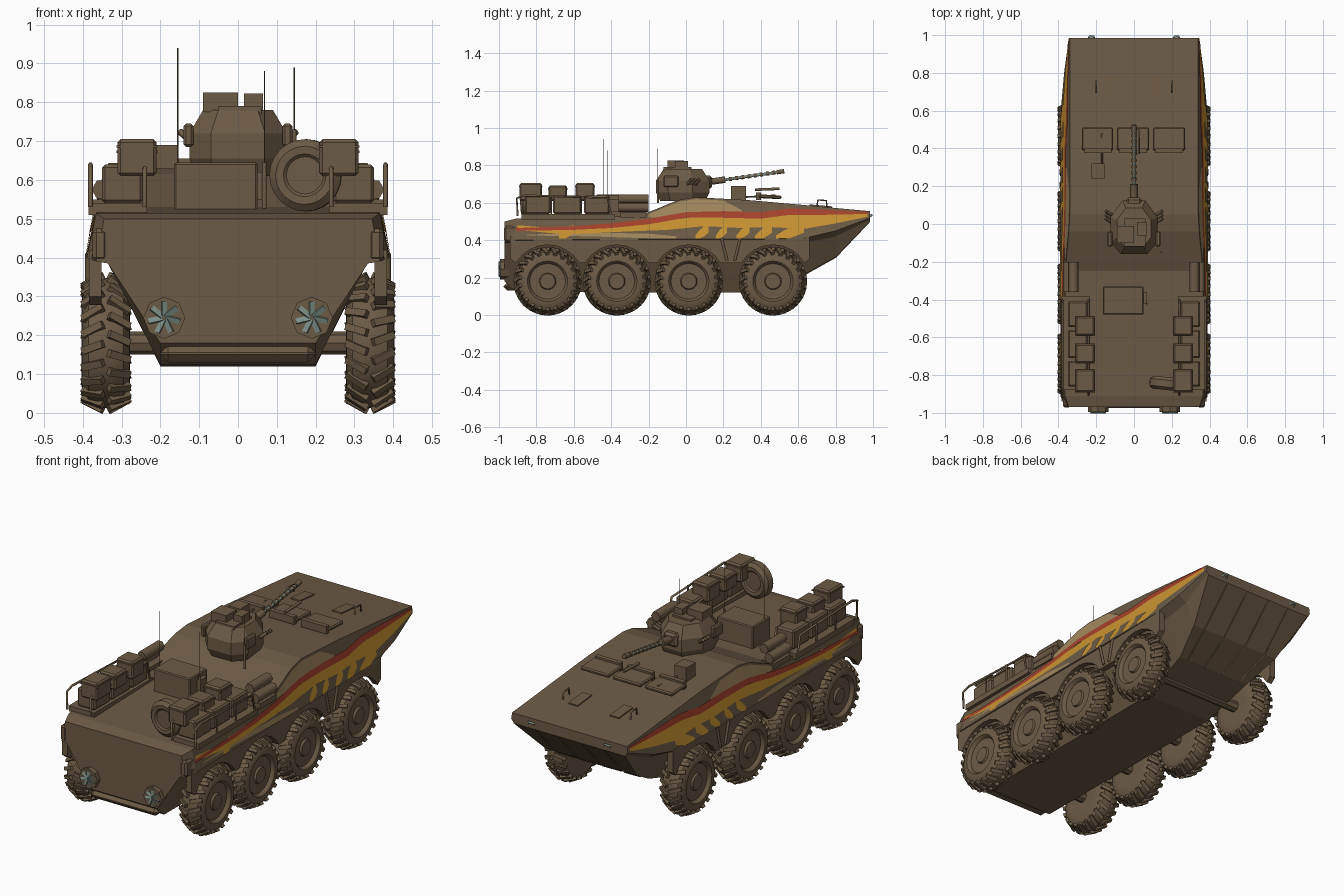
import bpy, bmesh
from math import sin, cos, pi, radians
from mathutils import Matrix, Vector

if "Cube" in bpy.data.objects:
    bpy.data.objects.remove(bpy.data.objects["Cube"])


def material(name, *rgb):
    m = bpy.data.materials.new(name)
    m.use_nodes = True
    m.diffuse_color = (*rgb, 1)
    bsdf = m.node_tree.nodes["Principled BSDF"]
    bsdf.inputs["Base Color"].default_value = (*rgb, 1)
    bsdf.inputs["Roughness"].default_value = 0.8
    return m


BROWN = material("earth_brown", .15, .105, .06)
YELLOW = material("ochre_yellow", .58, .29, .03)
RED = material("brick_red", .38, .055, .025)
TAN = material("sand_tan", .36, .24, .11)
STEEL = material("pale_steel", .2, .27, .24)


def finish(bm, name, mat=BROWN, smooth=False):
    bmesh.ops.recalc_face_normals(bm, faces=bm.faces)
    mesh = bpy.data.meshes.new(name)
    bm.to_mesh(mesh)
    bm.free()
    mesh.materials.append(mat)
    ob = bpy.data.objects.new(name, mesh)
    bpy.context.collection.objects.link(ob)
    if smooth:
        bpy.ops.object.select_all(action='DESELECT')
        ob.select_set(True)
        bpy.context.view_layer.objects.active = ob
        bpy.ops.object.shade_smooth_by_angle(angle=radians(35))
    return ob


def add_box(bm, size, matrix):
    bmesh.ops.create_cube(bm, size=1, matrix=matrix @ Matrix.Diagonal((*size, 1)))


def box(name, lo, hi, mat=BROWN, bevel=0, tilt=0):
    lo, hi = Vector(lo), Vector(hi)
    bm = bmesh.new()
    add_box(bm, hi - lo, Matrix.Translation((lo + hi) / 2) @ Matrix.Rotation(tilt, 4, 'X'))
    ob = finish(bm, name, mat)
    if bevel:
        mod = ob.modifiers.new("bevel", 'BEVEL')
        mod.width, mod.segments = bevel, 1
    return ob


def loft(bm, rings, caps=True):
    rows = [[bm.verts.new(p) for p in r] for r in rings]
    n = len(rows[0])
    for a, b in zip(rows, rows[1:]):
        for i in range(n):
            bm.faces.new((a[i], a[(i + 1) % n], b[(i + 1) % n], b[i]))
    if caps:
        bm.faces.new(rows[0])
        bm.faces.new(rows[-1])


def lathe(bm, profile, segs):
    # Profile of (along x, radius)
    loft(bm, [[(x, r * cos(2 * pi * i / segs), r * sin(2 * pi * i / segs))
               for i in range(segs)] for x, r in profile])


def tube(name, pts, r, mat=BROWN):
    cu = bpy.data.curves.new(name, 'CURVE')
    cu.dimensions, cu.bevel_depth, cu.bevel_resolution = '3D', r, 1
    cu.use_fill_caps = True
    sp = cu.splines.new('POLY')
    sp.points.add(len(pts) - 1)
    for p, co in zip(sp.points, pts):
        p.co = (*co, 1)
    cu.materials.append(mat)
    ob = bpy.data.objects.new(name, cu)
    bpy.context.collection.objects.link(ob)


# Hull stations: y, bottom (x, z), chine (x, z), side foot (x, z), roof edge (x, z)
STATIONS = [
    (-.97, .20, .18, .335, .385, .365, .39, .345, .50),
    (-.91, .20, .125, .335, .39, .39, .40, .365, .515),
    (-.25, .20, .12, .335, .39, .39, .405, .365, .53),
    (-.04, .20, .12, .335, .39, .39, .405, .345, .615),
    (.05, .20, .12, .335, .39, .39, .405, .34, .63),
    (.35, .20, .12, .335, .39, .39, .405, .34, .613),
    (.63, .22, .215, .33, .385, .385, .41, .34, .588),
    (.80, .27, .31, .325, .42, .37, .45, .34, .572),
    (.985, .33, .50, .335, .51, .345, .52, .34, .555),
]
bm = bmesh.new()
rings = []
for y, *s in STATIONS:
    half = [(s[i], y, s[i + 1]) for i in range(0, 8, 2)]
    rings.append(half + [(-x, yy, z) for x, yy, z in reversed(half)])
loft(bm, rings)
finish(bm, "hull")


def interp(rows, y):
    y = min(max(y, rows[0][0]), rows[-1][0])
    for a, b in zip(rows, rows[1:]):
        if y <= b[0]:
            t = (y - a[0]) / (b[0] - a[0])
            return [p + (q - p) * t for p, q in zip(a, b)]


def ribbon(name, mat, rows, off):
    # Painted band of (y, low z, high z) rows laid on both hull sides
    bm = bmesh.new()
    steps = max(2, int((rows[-1][0] - rows[0][0]) / .02))
    for side in (1, -1):
        prev = None
        for i in range(steps + 1):
            y = rows[0][0] + (rows[-1][0] - rows[0][0]) * i / steps
            xs, zs, xt, zt = interp(STATIONS, y)[5:]
            pair = []
            for z in interp(rows, y)[1:]:
                z = min(max(z, zs), zt)
                x = xs + (xt - xs) * (z - zs) / (zt - zs) + off
                pair.append(bm.verts.new((side * x, y, z)))
            if prev:
                bm.faces.new((prev[0], pair[0], pair[1], prev[1]))
            prev = pair
    ob = finish(bm, name, mat)
    return ob


ribbon("tan_patch", TAN, [(-.2, .52, .54), (-.04, .53, .605), (.05, .54, .62), (.2, .545, .612), (.3, .545, .56)], .003)
ribbon("tan_streak", TAN, [(-.85, .425, .43), (-.5, .42, .44), (-.2, .41, .435), (-.05, .41, .42)], .003)
ribbon("yellow_stripe", YELLOW, [(-.9, .455, .48), (-.65, .43, .46), (-.35, .445, .475), (-.1, .455, .505), (.1, .475, .53),
                                 (.3, .465, .52), (.45, .47, .53), (.63, .46, .545), (.8, .49, .55), (.97, .525, .545)], .004)
ribbon("red_stripe", RED, [(-.91, .45, .465), (-.6, .455, .475), (-.4, .465, .49), (-.2, .485, .515), (0, .52, .55),
                           (.2, .52, .555), (.4, .515, .55), (.55, .535, .57), (.7, .535, .565), (.97, .54, .552)], .005)
for y0, y1 in ((-.68, -.6), (.05, .12), (.16, .22), (.27, .34), (.37, .46), (.48, .63)):
    ribbon("yellow_slash", YELLOW, [(y0, .41, .425), ((y0 + y1) / 2, .41, .47), (y1, .44, .48)], .0035)

# Side skirts with a round cut over each wheel
WHEELS_Y = (-.74, -.37, .015, .465)
outline = [(.66, .42), (-.94, .42), (-.94, .3)]
for wy in WHEELS_Y:
    for k in range(9):
        a = radians(150 - 15 * k)
        outline.append((wy + .195 * cos(a), .18 + .195 * sin(a)))
outline.append((.66, .3))
for s in (1, -1):
    bm = bmesh.new()
    loft(bm, [[(s * x, y, z) for y, z in outline] for x in (.352, .384)])
    finish(bm, "wheel_arch_skirt")
    # Struts between the two front axles
    for y in (.19, .29):
        tube("skirt_strut", [(s * .386, y, .41), (s * .386, .24 + (y - .24) * .4, .29)], .008)

# Wheels: lathed tyre with dished rim and angled tread lugs
bm = bmesh.new()
lathe(bm, [(-.06, .06), (-.062, .1), (-.06, .135), (-.045, .158), (-.02, .167), (.02, .167), (.045, .158),
           (.06, .135), (.063, .108), (.055, .1), (.045, .095), (.045, .045), (.055, .04)], 28)
for i in range(22):
    for s in (1, -1):
        m = Matrix.Rotation(2 * pi * (i + .25 * s) / 22, 4, 'X') @ Matrix.Translation((s * .034, 0, .161))
        m = m @ Matrix.Rotation(s * radians(28), 4, 'Y') @ Matrix.Rotation(s * radians(20), 4, 'Z')
        add_box(bm, (.062, .019, .016), m)
wheel = finish(bm, "wheel", smooth=True)
for wy in WHEELS_Y:
    for s in (1, -1):
        w = wheel.copy()
        w.location = (s * .34, wy, .18)
        w.rotation_euler.z = 0 if s > 0 else pi
        bpy.context.collection.objects.link(w)
    bm = bmesh.new()
    lathe(bm, [(-.3, .03), (.3, .03)], 8)
    finish(bm, "axle").location = (0, wy, .18)
bpy.data.objects.remove(wheel)

# Turret: faceted body lofted from plan octagons
PLAN = [(.07, -.145), (.125, -.08), (.125, .05), (.06, .14)]
PLAN += [(-x, y) for x, y in reversed(PLAN)]
bm = bmesh.new()
loft(bm, [[(x * s, y * s - .015, z) for x, y in PLAN]
          for z, s in ((.61, .85), (.655, 1), (.72, 1), (.78, .72))])
finish(bm, "turret")
box("main_sight", (-.09, -.1, .775), (0, -.01, .825))
box("small_sight", (.015, -.06, .775), (.065, .01, .823))
box("sight_base", (-.05, -.12, .77), (.06, .03, .79))
for s in (1, -1):
    box("turret_side_box", (s * .115, -.12, .685), (s * .14, -.04, .745), bevel=.006)
    for k in range(3):
        tube("smoke_launcher", [(s * .12, .01 + k * .02, .7), (s * .15, .03 + k * .02, .725)], .009)

# Gun with mantlet and ringed barrel
box("gun_mantlet", (-.04, .06, .675), (.04, .14, .745), bevel=.012)
tube("gun_sleeve", [(0, .1, .708), (0, .21, .724)], .02)
tube("gun_barrel", [(0, .2, .722), (0, .52, .768)], .0085, STEEL)
for k in range(9):
    y = .23 + k * .033
    z = .722 + (y - .2) * .144
    tube("barrel_ring", [(0, y, z), (0, y + .016, z + .0023)], .0125)
tube("muzzle_brake", [(0, .485, .763), (0, .525, .769)], .013)

# Roof fittings towards the bow
for x0, x1 in ((-.275, -.11), (-.09, .08), (.1, .27)):
    box("trim_panel", (x0, .39, .622), (x1, .51, .642), bevel=.006, tilt=radians(-3))
    box("trim_panel_lip", (x0 + .01, .375, .615), (x1 - .01, .4, .655))
tube("folded_weapon", [(.02, .37, .67), (.02, .5, .675)], .008)
box("periscope_box", (-.225, .24, .61), (-.155, .32, .69))
tube("periscope_link", [(-.17, .31, .63), (-.17, .48, .64)], .005)
for s in (1, -1):
    box("bow_hatch", (s * .095, .66, .565), (s * .15, .78, .586), tilt=radians(-5))
    tube("roof_handle", [(s * .2, .7, .575), (s * .2, .705, .615), (s * .2, .75, .612), (s * .2, .755, .57)], .005)
    tube("bow_hook", [(s * .21, .98, .525), (s * .215, .993, .535), (s * .235, .993, .535), (s * .24, .98, .525)], .006, STEEL)
    for x in (.07, .2):
        tube("bow_plate_rib", [(s * x, .98, .498), (s * x, .8, .309), (s * x * .85, .63, .214)], .004)

# Rear deck: large bin, spare wheel, aerials
box("deck_bin", (-.165, -.48, .51), (.05, -.33, .645), bevel=.005)
box("bin_latch", (.045, -.42, .55), (.07, -.36, .62))
bm = bmesh.new()
lathe(bm, [(-.025, .03), (-.025, .048), (-.032, .055), (-.034, .075), (-.018, .093), (.018, .093),
           (.034, .075), (.032, .055), (.025, .048), (.025, .03)], 24)
spare = finish(bm, "spare_wheel", smooth=True)
spare.location, spare.rotation_euler = (.175, -.845, .612), (0, 0, radians(84))
for x, y, base, top in ((-.155, -.44, .515, .94), (.068, -.42, .515, .88), (.145, -.15, .6, .89)):
    tube("aerial_base", [(x, y, base), (x, y, base + .13)], .006)
    tube("aerial", [(x, y, base + .1), (x, y, top)], .0015)

# Stowage shelves with boxes, rails and rolled bundles on both sides
for s in (1, -1):
    box("stowage_shelf", (s * .235, -.88, .51), (s * .385, -.38, .54))
    for y0, y1 in ((-.86, -.725), (-.71, -.56), (-.545, -.41)):
        box("lower_case", (s * .245, y0, .54), (s * .35, y1, .64), bevel=.008)
    for y0, y1, z in ((-.89, -.77, .705), (-.735, -.635, .692), (-.59, -.49, .705)):
        box("upper_case", (s * .21, y0, .61), (s * .31, y1, z), bevel=.008)
        box("case_lid", (s * .207, y0 - .003, z - .022), (s * .313, y1 + .003, z - .016))
    for x in (.38, .24):
        tube("stowage_rail", [(s * x, -.9, .53), (s * x, -.905, .625), (s * x, -.86, .64), (s * x, -.42, .625), (s * x, -.4, .53)], .006)
    for y in (-.72, -.56):
        tube("rail_post", [(s * .38, y, .53), (s * .38, y, .635)], .005)
    for x, z in ((.35, .575), (.32, .62)):
        tube("rolled_bundle", [(s * x, -.36, z), (s * x, -.2, z)], .027)
    box("bundle_tray", (s * .3, -.35, .52), (s * .375, -.21, .55))

    # Rear water propellers in faceted shrouds
    bm = bmesh.new()
    lathe(bm, [(-.03, .05), (-.03, .054), (.02, .054)], 8)
    shroud = finish(bm, "propeller_shroud")
    shroud.location, shroud.rotation_euler = (s * .19, -.965, .245), (0, 0, 0)
    shroud.rotation_euler.z = pi / 2
    shroud.location.y = -.965
    bm = bmesh.new()
    for k in range(7):
        m = Matrix.Rotation(2 * pi * k / 7, 4, 'Y') @ Matrix.Translation((0, 0, .023))
        add_box(bm, (.014, .006, .038), m @ Matrix.Rotation(radians(25), 4, 'Z'))
    finish(bm, "propeller_blades", STEEL).location = (s * .19, -.997, .245)
    box("rear_corner_plate", (s * .335, -.972, .39), (s * .375, -.9, .475), bevel=.01)
box("rear_step", (-.2, -.975, .13), (.2, -.9, .175), bevel=.02)
